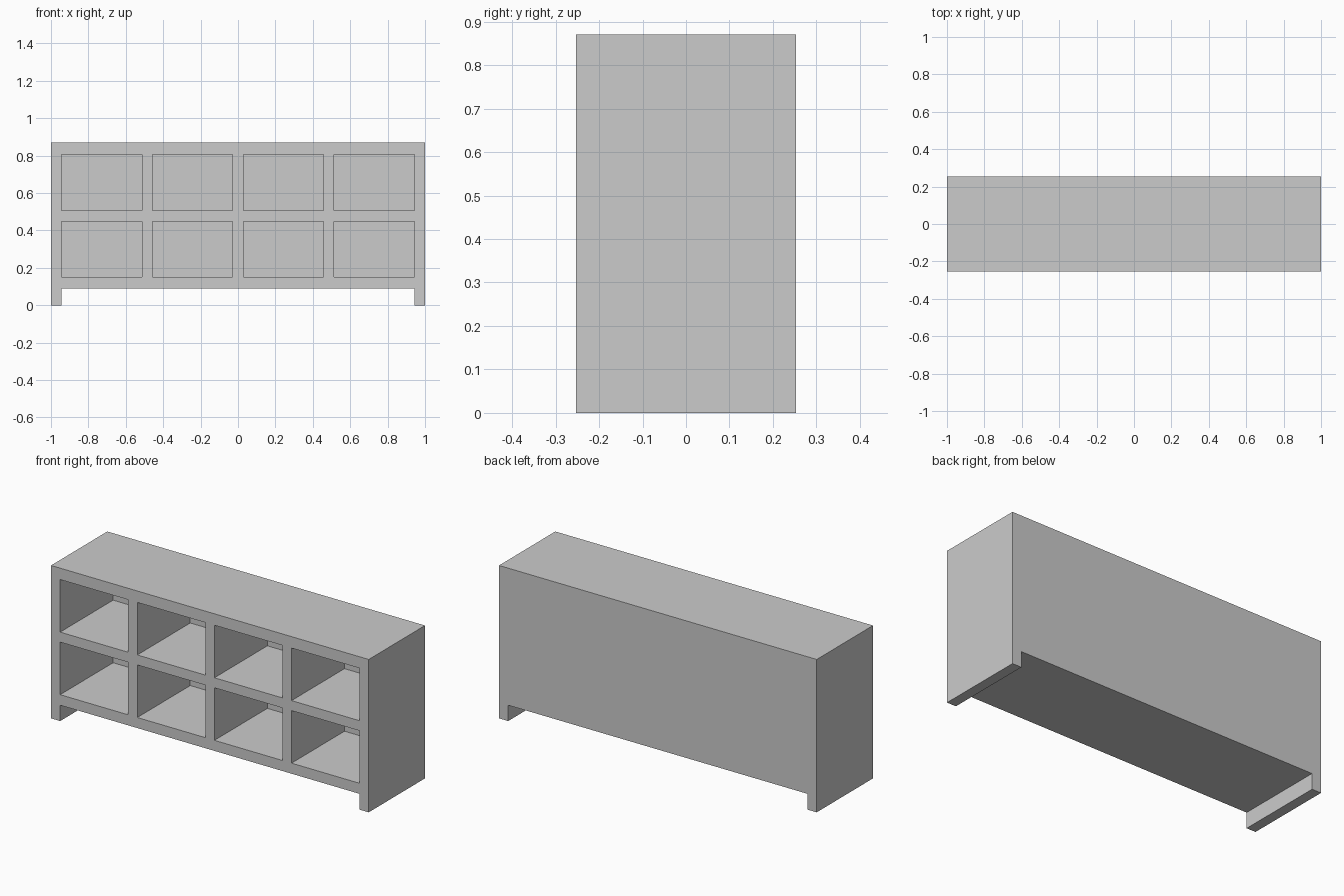
import bpy, bmesh

if "Cube" in bpy.data.objects:
    bpy.data.objects.remove(bpy.data.objects["Cube"])

HALF_DEPTH = 0.253
BACK = 0.03          # back panel thickness
BOARD = 0.0576       # upright thickness
COLS = 4
CELL = (2 - BOARD * (COLS + 1)) / COLS

# Board edges across the width and up the height
xs = [-1.0]
for i in range(COLS):
    xs += [xs[-1] + BOARD, xs[-1] + BOARD + CELL]
xs.append(1.0)
zs = [0, 0.09, 0.15, 0.449, 0.506, 0.805, 0.87]

bm = bmesh.new()
grid = [[bm.verts.new((x, -HALF_DEPTH, z)) for z in zs] for x in xs]

# Front frame: every cell except the gap between the two feet
openings = []
last = len(xs) - 2
for i in range(last + 1):
    for j in range(len(zs) - 1):
        if j == 0 and 0 < i < last:
            continue
        face = bm.faces.new((grid[i][j], grid[i + 1][j],
                             grid[i + 1][j + 1], grid[i][j + 1]))
        if i % 2 == 1 and j in (2, 4):
            openings.append(face)
bmesh.ops.delete(bm, geom=[v for v in bm.verts if not v.link_faces], context='VERTS')

# Solid body
ext = bmesh.ops.extrude_face_region(bm, geom=bm.faces[:], use_keep_orig=True)
back_verts = [g for g in ext["geom"] if isinstance(g, bmesh.types.BMVert)]
bmesh.ops.translate(bm, verts=back_verts, vec=(0, 2 * HALF_DEPTH, 0))

# Cubbies sunk in from the front
inner = bmesh.ops.extrude_discrete_faces(bm, faces=openings)["faces"]
for face in inner:
    bmesh.ops.translate(bm, verts=face.verts[:], vec=(0, 2 * HALF_DEPTH - BACK, 0))

# Merge flat areas
bmesh.ops.recalc_face_normals(bm, faces=bm.faces[:])
bmesh.ops.dissolve_limit(bm, angle_limit=0.01, verts=bm.verts[:], edges=bm.edges[:])

mesh = bpy.data.meshes.new("cubby_shelf")
bm.to_mesh(mesh)
bm.free()
bpy.context.collection.objects.link(bpy.data.objects.new("cubby_shelf", mesh))
